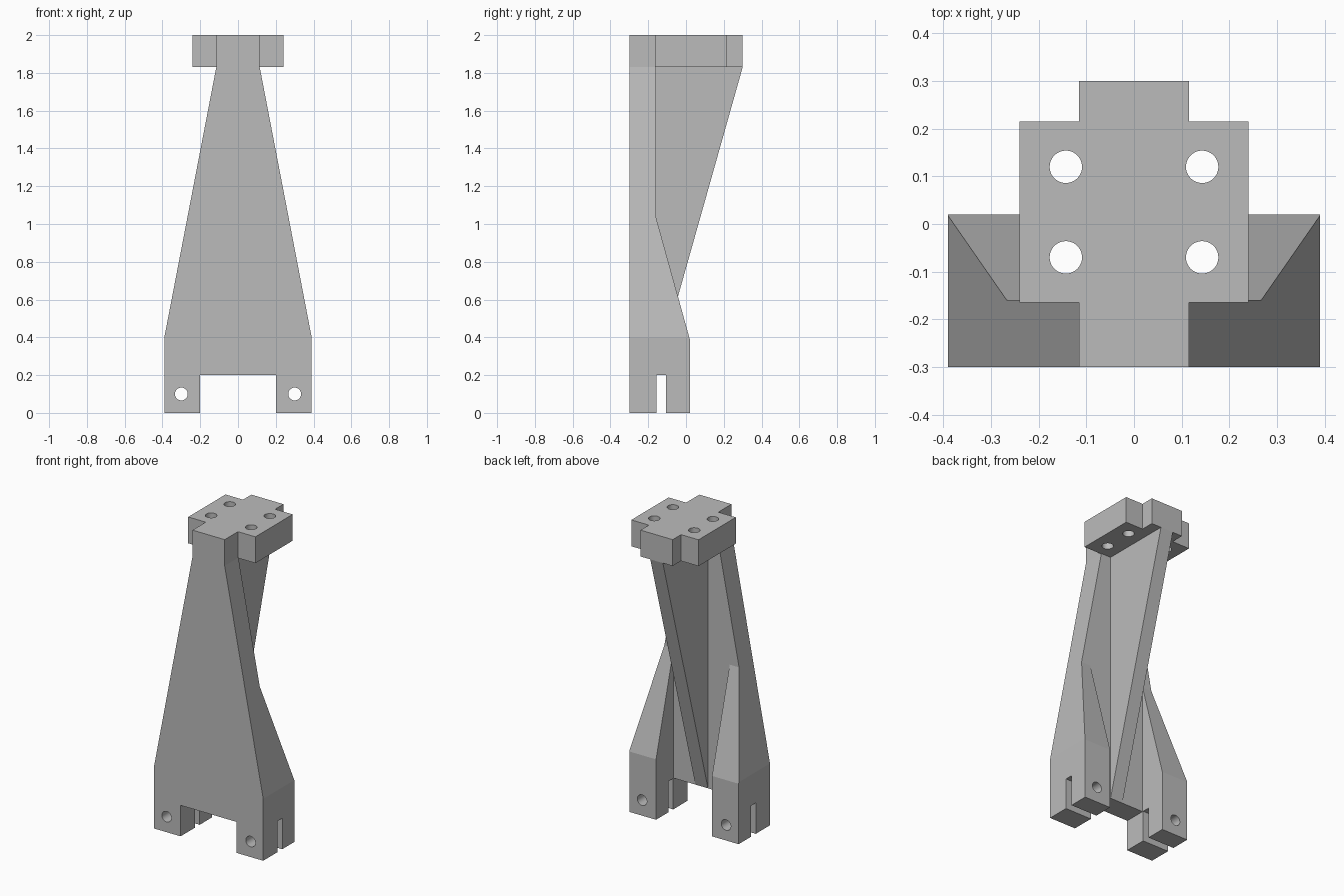
import bpy, bmesh
from math import radians
from mathutils import Vector

if "Cube" in bpy.data.objects:
    bpy.data.objects.remove(bpy.data.objects["Cube"], do_unlink=True)

grey = bpy.data.materials.new("plain grey")
grey.use_nodes = True
COLOUR = (0.5, 0.5, 0.5, 1)
grey.diffuse_color = COLOUR
grey.node_tree.nodes["Principled BSDF"].inputs["Base Color"].default_value = COLOUR


def prism(name, outline, axis, start, end):
    """Extrude a 2D outline along an axis; outline holds the other two coordinates in order."""
    bm = bmesh.new()

    def place(p):
        c = list(p)
        c.insert(axis, start)
        return bm.verts.new(c)

    face = bm.faces.new([place(p) for p in outline])
    ext = bmesh.ops.extrude_face_region(bm, geom=[face])
    shift = Vector((0, 0, 0))
    shift[axis] = end - start
    bmesh.ops.translate(bm, vec=shift, verts=[g for g in ext["geom"] if isinstance(g, bmesh.types.BMVert)])
    bmesh.ops.recalc_face_normals(bm, faces=bm.faces)
    mesh = bpy.data.meshes.new(name)
    bm.to_mesh(mesh)
    bm.free()
    mesh.materials.append(grey)
    obj = bpy.data.objects.new(name, mesh)
    bpy.context.collection.objects.link(obj)
    return obj


def box(name, x, y, z):
    return prism(name, [(x[0], y[0]), (x[1], y[0]), (x[1], y[1]), (x[0], y[1])], 2, *z)


def drill(name, location, depth, rotation=(0, 0, 0)):
    bpy.ops.mesh.primitive_cylinder_add(vertices=48, radius=0.034, depth=depth,
                                        location=location, rotation=rotation)
    obj = bpy.context.object
    obj.name = name
    obj.data.materials.append(grey)
    return obj


def combine(target, tool, operation):
    """Apply a boolean and remove the tool object."""
    tool.hide_render = True
    mod = target.modifiers.new("join", "BOOLEAN")
    mod.operation, mod.solver, mod.object = operation, "EXACT", tool
    bpy.context.view_layer.objects.active = target
    bpy.ops.object.modifier_apply(modifier=mod.name)
    bpy.data.objects.remove(tool, do_unlink=True)


FRONT, PLATE_BACK, LEG_BACK = -0.30, -0.16, 0.02
CAP_BOTTOM, TOP = 1.83, 2.0

# Front plate with tapering sides and a notch between the feet
half = [(0.2, 0.2), (0.2, 0), (0.39, 0), (0.39, 0.4), (0.115, CAP_BOTTOM)]
outline = half + [(-x, z) for x, z in reversed(half)]
frame = prism("support_bracket", outline, 1, FRONT, LEG_BACK)

# Legs slope back into the plate, seen from the side
side = [(FRONT, 0), (LEG_BACK, 0), (LEG_BACK, 0.39), (PLATE_BACK, 1.04),
        (PLATE_BACK, CAP_BOTTOM), (FRONT, CAP_BOTTOM)]
combine(frame, prism("leg_slope", side, 0, -0.5, 0.5), "INTERSECT")

# Open space between the legs, behind the plate
combine(frame, box("leg_gap", (-0.2, 0.2), (PLATE_BACK, 0.2), (-0.1, 1.5)), "DIFFERENCE")

# Slots and pin holes in the feet
combine(frame, box("foot_slot", (-0.5, 0.5), (-0.155, -0.105), (-0.1, 0.2)), "DIFFERENCE")
for x in (-0.3, 0.3):
    combine(frame, drill("pin_hole", (x, -0.14, 0.1), 0.6, (radians(90), 0, 0)), "DIFFERENCE")

# Triangular rib under the cap
rib = [(PLATE_BACK, 0.2), (0.3, CAP_BOTTOM), (PLATE_BACK, CAP_BOTTOM)]
combine(frame, prism("rib", rib, 0, -0.045, 0.045), "UNION")

# Cross-shaped cap with four bolt holes
right = [(0.115, FRONT), (0.115, -0.165), (0.24, -0.165), (0.24, 0.215), (0.115, 0.215), (0.115, 0.3)]
cross = right + [(-x, y) for x, y in reversed(right)]
cap = prism("cap", cross, 2, CAP_BOTTOM, TOP)
for x in (-0.143, 0.143):
    for y in (-0.07, 0.12):
        combine(cap, drill("bolt_hole", (x, y, 1.92), 0.4), "DIFFERENCE")
combine(frame, cap, "UNION")

# Merge coplanar faces, keep the hole walls smooth and all else flat
bm = bmesh.new()
bm.from_mesh(frame.data)
bmesh.ops.remove_doubles(bm, verts=bm.verts, dist=0.0001)
bmesh.ops.dissolve_limit(bm, angle_limit=radians(1), verts=bm.verts, edges=bm.edges)
bm.to_mesh(frame.data)
bm.free()
bpy.ops.object.select_all(action="DESELECT")
frame.select_set(True)
bpy.context.view_layer.objects.active = frame
bpy.ops.object.shade_smooth_by_angle(angle=radians(10))
